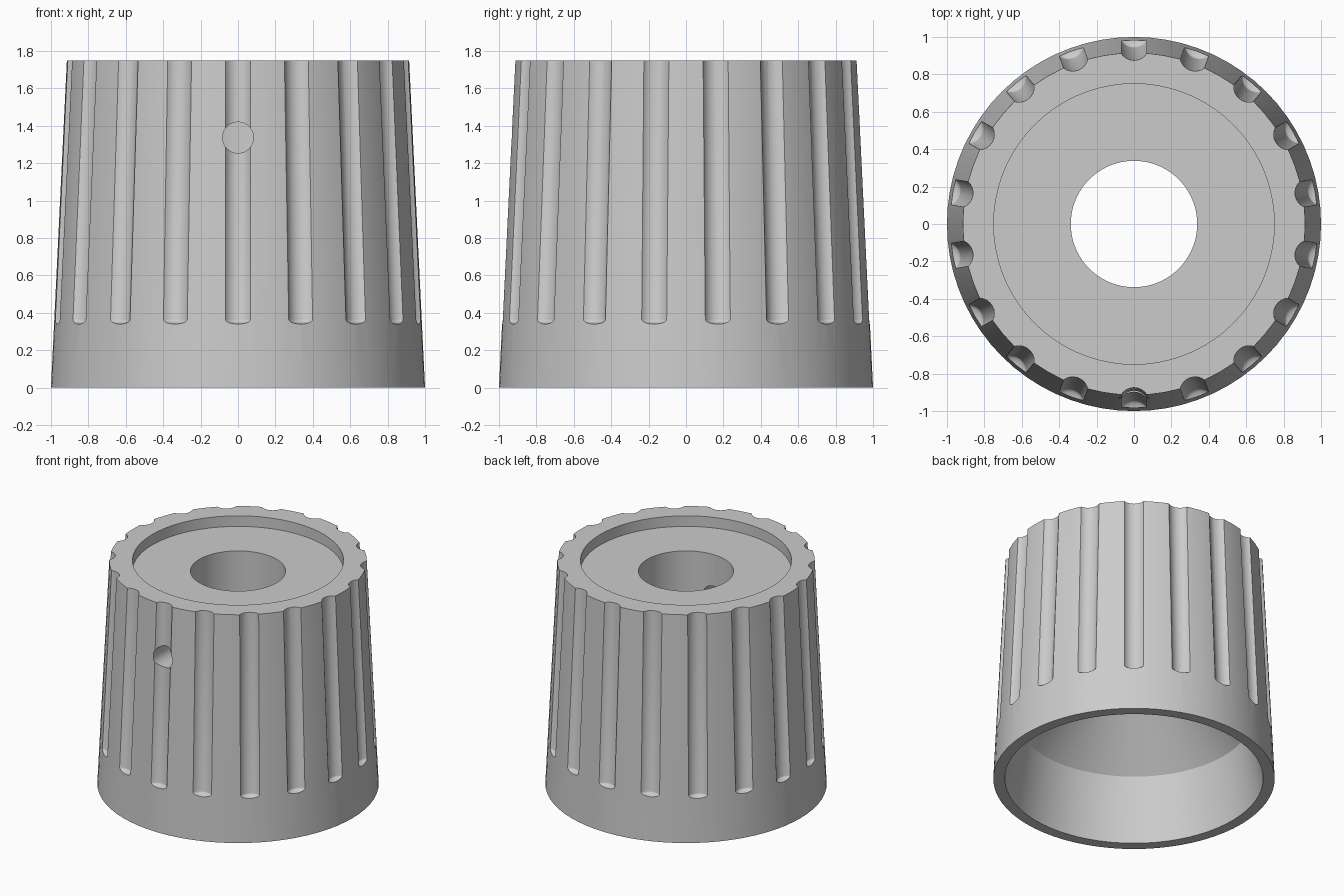
import bpy
import bmesh
from math import cos, sin, pi, radians, atan2
from mathutils import Matrix, Vector

default = bpy.data.objects.get("Cube")
if default:
    bpy.data.objects.remove(default, do_unlink=True)

SIDES = 72
HEIGHT = 1.75
BASE_R, TOP_R = 1.0, 0.915
GROOVES = 18
GROOVE_R = 0.082

grey = bpy.data.materials.new("plain_grey")
grey.use_nodes = True
colour = (0.6, 0.6, 0.6, 1)
grey.diffuse_color = colour
grey.node_tree.nodes["Principled BSDF"].inputs["Base Color"].default_value = colour


def lathe(bm, profile, sides, matrix=Matrix(), closed=False):
    """Revolve (radius, z) points about z; radius 0 makes a single pole."""
    rings = []
    for r, z in profile:
        count = sides if r else 1
        rings.append([bm.verts.new(matrix @ Vector((r * cos(2 * pi * i / sides),
                                                    r * sin(2 * pi * i / sides), z)))
                      for i in range(count)])
    pairs = list(zip(rings, rings[1:]))
    if closed:
        pairs.append((rings[-1], rings[0]))
    for a, b in pairs:
        for i in range(sides):
            j = (i + 1) % sides
            quad = [a[i % len(a)], a[j % len(a)], b[j % len(b)], b[i % len(b)]]
            bm.faces.new(list(dict.fromkeys(quad)))


def finish(bm, name):
    bmesh.ops.recalc_face_normals(bm, faces=bm.faces)
    mesh = bpy.data.meshes.new(name)
    bm.to_mesh(mesh)
    bm.free()
    mesh.materials.append(grey)
    obj = bpy.data.objects.new(name, mesh)
    bpy.context.collection.objects.link(obj)
    return obj


# Tapered body with top recess, centre bore and coned hollow underneath
bm = bmesh.new()
lathe(bm, [(BASE_R, 0), (TOP_R, HEIGHT), (0.75, HEIGHT), (0.75, 1.667),
           (0.338, 1.667), (0.338, 1.03), (0.838, 0.5), (0.918, 0)], SIDES, closed=True)
knob = finish(bm, "knob_body")

# Grip grooves: rods with a shallow domed foot, leaning with the taper
bm = bmesh.new()
lean = atan2(BASE_R - TOP_R, HEIGHT)
dome = [(GROOVE_R * sin(radians(a)), 0.368 - 0.03 * cos(radians(a)))
        for a in range(10, 91, 10)]
for k in range(GROOVES):
    place = (Matrix.Rotation(2 * pi * k / GROOVES - pi / 2, 4, 'Z')
             @ Matrix.Translation((BASE_R + 0.042, 0, 0))
             @ Matrix.Rotation(-lean, 4, 'Y'))
    lathe(bm, [(0, 0.338)] + dome + [(GROOVE_R, 2), (0, 2)], 24, place)
groove_cutter = finish(bm, "groove_cutter")

# Set screw hole from the front into the bore
bm = bmesh.new()
lathe(bm, [(0, 0.1), (0.083, 0.1), (0.083, 1.2), (0, 1.2)], 32,
      Matrix.Translation((0, 0, 1.337)) @ Matrix.Rotation(radians(90), 4, 'X'))
hole_cutter = finish(bm, "screw_hole_cutter")

# Cut, apply and remove the cutters
for cutter in (groove_cutter, hole_cutter):
    cutter.hide_render = True
    mod = knob.modifiers.new(cutter.name, 'BOOLEAN')
    mod.operation = 'DIFFERENCE'
    mod.solver = 'EXACT'
    mod.object = cutter
bpy.ops.object.select_all(action='DESELECT')
knob.select_set(True)
bpy.context.view_layer.objects.active = knob
for mod in list(knob.modifiers):
    bpy.ops.object.modifier_apply(modifier=mod.name)
for cutter in (groove_cutter, hole_cutter):
    bpy.data.objects.remove(cutter, do_unlink=True)

bpy.ops.object.shade_smooth_by_angle(angle=radians(32))
